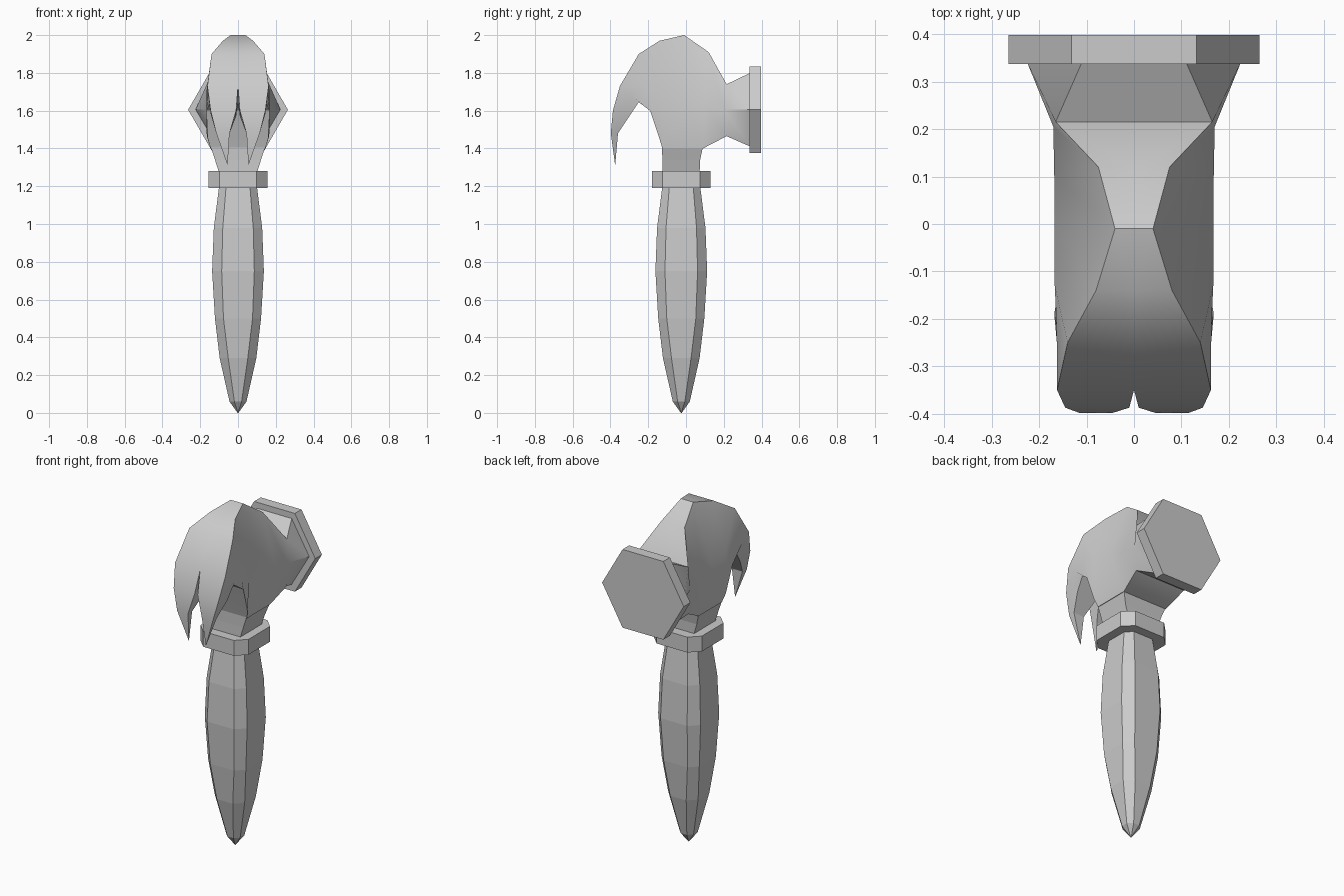
import bpy, bmesh, math

if "Cube" in bpy.data.objects:
    bpy.data.objects.remove(bpy.data.objects["Cube"])


def finish(name, bm, smooth=None):
    bmesh.ops.remove_doubles(bm, verts=bm.verts[:], dist=0.0005)
    bmesh.ops.recalc_face_normals(bm, faces=bm.faces[:])
    mesh = bpy.data.meshes.new(name)
    bm.to_mesh(mesh)
    bm.free()
    ob = bpy.data.objects.new(name, mesh)
    bpy.context.collection.objects.link(ob)
    if smooth:
        bpy.ops.object.select_all(action='DESELECT')
        ob.select_set(True)
        bpy.context.view_layer.objects.active = ob
        bpy.ops.object.shade_smooth_by_angle(angle=math.radians(smooth))
    return ob


def skin(bm, rings, closed=True):
    vs = [[bm.verts.new(p) for p in r] for r in rings]
    n = len(vs[0])
    for a, b in zip(vs, vs[1:]):
        for i in range(n if closed else n - 1):
            j = (i + 1) % n
            bm.faces.new((a[i], a[j], b[j], b[i]))
    return vs


def loft(name, rings, smooth=None):
    bm = bmesh.new()
    vs = skin(bm, rings)
    bm.faces.new(vs[0])
    bm.faces.new(vs[-1])
    return finish(name, bm, smooth)


def octagon(z, r, k=0.63, cy=-0.025):
    c = r * k
    pts = [(c, -r), (r, -c), (r, c), (c, r), (-c, r), (-r, c), (-r, -c), (-c, -r)]
    return [(x, y + cy, z) for x, y in pts]


# Eight-sided tapered handle
handle = [(0.0, 0.002), (0.06, 0.045), (0.29, 0.097), (0.5, 0.122),
          (0.75, 0.137), (0.98, 0.128), (1.2, 0.1)]
loft("handle", [octagon(z, r, 0.1 if z == 0 else 0.4 + 0.23 * min(1, z / 0.5))
                for z, r in handle])

# Collar
loft("collar", [octagon(z, 0.155, 0.64) for z in (1.19, 1.28)])

# Neck flaring up into the head
loft("neck", [[(-w, y0, z), (w, y0, z), (w, y1, z), (-w, y1, z)]
              for z, w, y0, y1 in ((1.27, 0.1, -0.125, 0.072),
                                   (1.34, 0.122, -0.125, 0.075),
                                   (1.41, 0.145, -0.127, 0.09))])

# Head half: sections from claw tip to striking side
# top (y, z, half width), middle, bottom, inner x of the claw split
sections = [
    ((-0.375, 1.31, 0.055), (-0.375, 1.31, 0.055), (-0.375, 1.31, 0.055), 0.055),
    ((-0.398, 1.48, 0.115), (-0.38, 1.48, 0.115), (-0.36, 1.48, 0.113), 0.045),
    ((-0.387, 1.60, 0.145), (-0.345, 1.585, 0.145), (-0.30, 1.57, 0.14), 0.01),
    ((-0.35, 1.73, 0.162), (-0.30, 1.69, 0.158), (-0.25, 1.645, 0.147), 0),
    ((-0.25, 1.90, 0.14), (-0.215, 1.73, 0.163), (-0.19, 1.60, 0.168), 0),
    ((-0.14, 1.97, 0.08), (-0.13, 1.70, 0.167), (-0.14, 1.45, 0.16), 0),
    ((-0.01, 2.0, 0.04), (0.0, 1.66, 0.168), (-0.125, 1.40, 0.145), 0),
    ((0.12, 1.91, 0.075), (0.10, 1.63, 0.168), (0.09, 1.40, 0.145), 0),
    ((0.215, 1.74, 0.165), (0.205, 1.605, 0.17), (0.215, 1.465, 0.165), 0),
    ((0.34, 1.80, 0.11), (0.34, 1.605, 0.225), (0.34, 1.41, 0.11), 0),
]
rings = []
for t, m, b, xi in sections:
    rings.append([(xi, t[0], t[1])] + [(p[2], p[0], p[1]) for p in (t, m, b)]
                 + [(xi, b[0], b[1])])
bm = bmesh.new()
vs = skin(bm, rings, closed=False)
# Inner walls of the claw split
for a, b in zip(vs[:3], vs[1:4]):
    bm.faces.new((a[4], a[0], b[0], b[4]))
bmesh.ops.remove_doubles(bm, verts=bm.verts[:], dist=0.0005)
bmesh.ops.mirror(bm, geom=bm.verts[:] + bm.edges[:] + bm.faces[:],
                 axis='X', merge_dist=0.0005)
finish("head", bm, 28)

# Hexagonal striking plate
loft("striking_plate",
     [[(0.264 * math.cos(i * math.pi / 3), y, 1.605 + 0.264 * math.sin(i * math.pi / 3))
       for i in range(6)] for y in (0.337, 0.398)])
